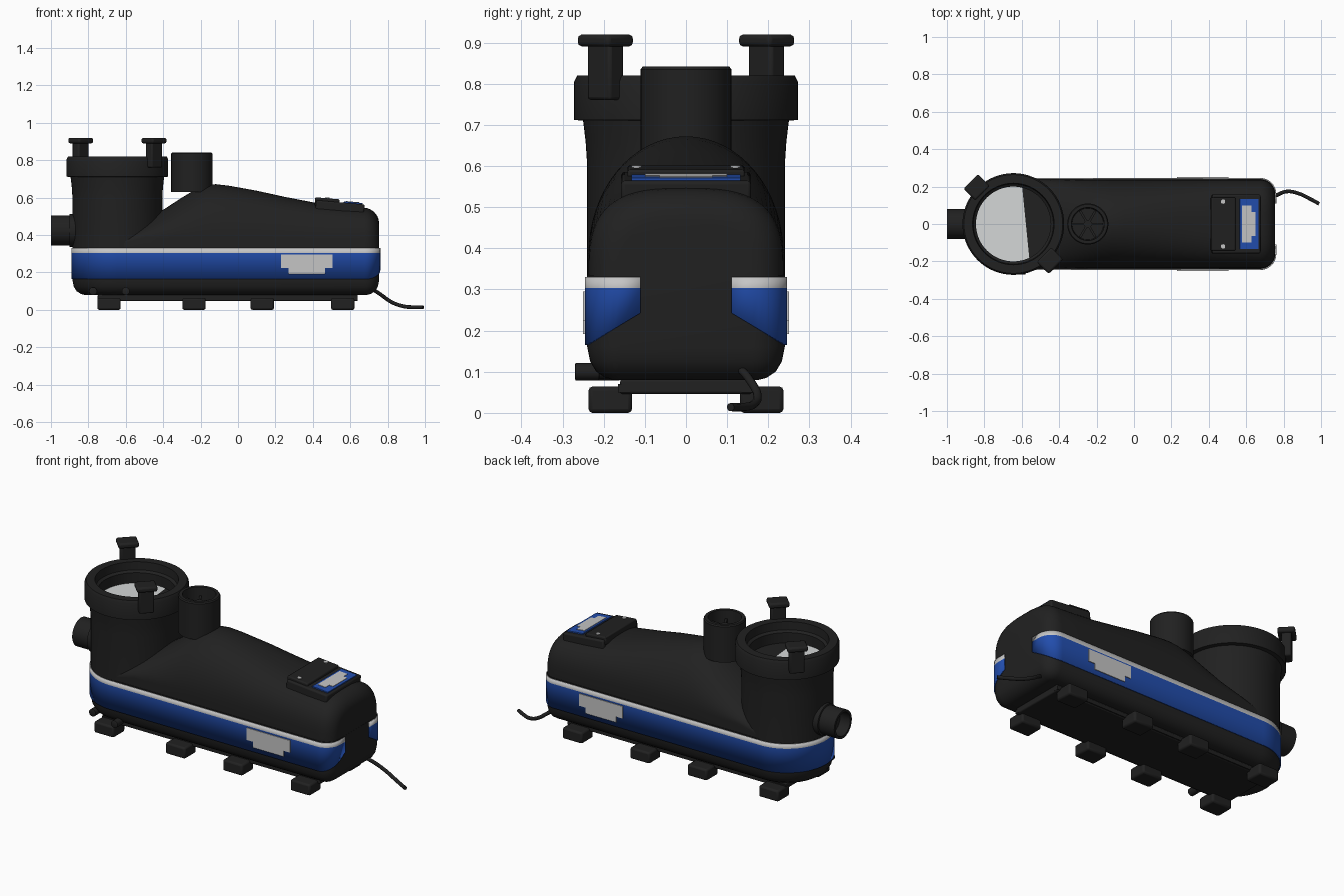
import bpy, bmesh
from math import sin, cos, pi, radians
from mathutils import Vector, Matrix

cube = bpy.data.objects.get("Cube")
if cube:
    bpy.data.objects.remove(cube)


def material(name, r, g, b):
    m = bpy.data.materials.new(name)
    m.use_nodes = True
    m.diffuse_color = (r, g, b, 1)
    bsdf = m.node_tree.nodes["Principled BSDF"]
    bsdf.inputs["Base Color"].default_value = (r, g, b, 1)
    bsdf.inputs["Roughness"].default_value = 0.6
    return m


BLACK = material("black plastic", 0.015, 0.015, 0.015)
BLUE = material("blue", 0.016, 0.075, 0.42)
PALE = material("pale grey", 0.56, 0.56, 0.56)
LENS = material("lens white", 0.66, 0.68, 0.68)
parts = []


def finish(name, bm, *mats):
    bmesh.ops.recalc_face_normals(bm, faces=bm.faces)
    me = bpy.data.meshes.new(name)
    bm.to_mesh(me)
    bm.free()
    ob = bpy.data.objects.new(name, me)
    bpy.context.collection.objects.link(ob)
    for m in mats:
        me.materials.append(m)
    parts.append(ob)
    return ob


def bevel(ob, width, segments=2):
    mod = ob.modifiers.new("bevel", "BEVEL")
    mod.width, mod.segments = width, segments
    return ob


def loft(name, rings, mat=BLACK):
    """Skin closed rings of equal length and cap both ends."""
    bm = bmesh.new()
    vs = [[bm.verts.new(p) for p in ring] for ring in rings]
    n = len(vs[0])
    for a, b in zip(vs, vs[1:]):
        for i in range(n):
            j = (i + 1) % n
            bm.faces.new((a[i], a[j], b[j], b[i]))
    bm.faces.new(vs[0])
    bm.faces.new(vs[-1])
    return finish(name, bm, mat)


def lathe(name, profile, origin, axis="Z", mat=BLACK, n=48):
    """Turn (radius, height) points about an axis through origin."""
    turn = Vector((0, 0, 1)).rotation_difference(Vector(
        {"Z": (0, 0, 1), "-X": (-1, 0, 0), "-Y": (0, -1, 0)}[axis]))
    rings = [[turn @ Vector((r * cos(2 * pi * i / n), r * sin(2 * pi * i / n), h))
              + Vector(origin) for i in range(n)] for r, h in profile]
    return loft(name, rings, mat)


def box(name, centre, size, mat=BLACK, turn=0, tilt=0, round_=0):
    bm = bmesh.new()
    bmesh.ops.create_cube(bm, size=1)
    bm.transform(Matrix.Translation(centre) @ Matrix.Rotation(turn, 4, "Z")
                 @ Matrix.Rotation(tilt, 4, "Y") @ Matrix.Diagonal((*size, 1)))
    ob = finish(name, bm, mat)
    return bevel(ob, round_) if round_ else ob


# Plan outline: round nose, small rear corners, starting at the rear middle
NOSE, REAR = -0.645, 0.675


def outline(inset):
    half = []
    for i in range(9):
        a = pi / 2 * i / 8
        half.append((REAR + (0.08 - inset) * cos(a), 0.16 + (0.08 - inset) * sin(a)))
    for i in range(25):
        a = pi / 2 + pi / 2 * i / 24
        half.append((NOSE + (0.24 - inset) * cos(a), (0.24 - inset) * sin(a)))
    return half + [(x, -y) for x, y in reversed(half[:-1])]


# Lower housing
levels = [(0.08, 0.065), (0.085, 0.045), (0.1, 0.022), (0.125, 0.007), (0.16, 0), (0.335, 0)]
loft("lower_housing", [[(x, y, z) for x, y in outline(d)] for z, d in levels])

# Colour band wrapping the housing, open at the middle of the rear
path = outline(-0.003)
path = [(path[0][0], 0.11)] + path + [(path[0][0], -0.11)]
bm = bmesh.new()
rows = []
for x, y in path:
    low = 0.165 + (max(0, 0.24 - abs(y)) * 0.6 if x > 0.6 else 0)
    rows.append([bm.verts.new((x, y, z)) for z in (low, 0.304, 0.33)])
for a, b in zip(rows, rows[1:]):
    for k in range(2):
        f = bm.faces.new((a[k], b[k], b[k + 1], a[k + 1]))
        f.material_index = k
band = finish("colour_band", bm, BLUE, PALE)
solid = band.modifiers.new("thickness", "SOLIDIFY")
solid.thickness, solid.offset = 0.006, 0

# Upper motor hood: arched sections that become boxier to the rear
crest = [(-0.64, 0.41), (-0.5, 0.475), (-0.4, 0.535), (-0.3, 0.6), (-0.22, 0.648),
         (-0.17, 0.666), (-0.12, 0.672), (-0.05, 0.664), (0.1, 0.637), (0.25, 0.604),
         (0.4, 0.575), (0.55, 0.556), (REAR, 0.546)]


def section(x, top, inset=0):
    t = min(1, max(0, (x + 0.1) / 0.75))
    power, base, a = 2 + t, 0.385 - 0.05 * t, 0.237 - inset
    base = min(base, top - 0.06)
    b = top - inset - base
    pts = [(x, a, 0.29)]
    for i in range(33):
        c, s = cos(pi * i / 32), sin(pi * i / 32)
        y = a * abs(c) ** (2 / power) * (1 if c > 0 else -1)
        pts.append((x, y, base + b * max(0, s) ** (2 / power)))
    return pts + [(x, -a, 0.29)]


rings = [section(x, z) for x, z in crest]
for i in range(1, 8):
    a = pi / 2 * i / 7
    rings.append(section(REAR + 0.079 * sin(a), 0.546 - 0.008 * i / 7, 0.075 * (1 - cos(a))))
loft("motor_hood", rings)

# Strainer pot with lid ring and recessed window
lathe("strainer_pot", [(0.24, 0.3), (0.24, 0.6), (0.244, 0.66), (0.25, 0.71), (0.272, 0.712),
                       (0.272, 0.805), (0.264, 0.82), (0.218, 0.82), (0.214, 0.775),
                       (0.2, 0.765), (0.2, 0.7)], (NOSE, 0, 0), n=64)
bm = bmesh.new()
bmesh.ops.create_circle(bm, cap_ends=True, segments=64, radius=0.2,
                        matrix=Matrix.Translation((NOSE, 0, 0.706)))
cut, side = Vector((-0.578, 0, 0.706)), Vector((0.995, 0.1, 0))
bmesh.ops.bisect_plane(bm, geom=bm.verts[:] + bm.edges[:] + bm.faces[:],
                       plane_co=cut, plane_no=side)
for f in bm.faces:
    f.material_index = int((f.calc_center_median() - cut).dot(side) > 0)
finish("lid_window", bm, LENS, BLACK)

# Lid clamps on opposite sides of the ring
for name, ang in (("left_clamp", radians(-45)), ("right_clamp", radians(135))):
    at = Vector((NOSE + 0.277 * cos(ang), 0.277 * sin(ang), 0))
    box(name + "_stem", at + Vector((0, 0, 0.83)), (0.05, 0.08, 0.14), turn=ang, round_=0.008)
    box(name + "_head", at + Vector((0, 0, 0.905)), (0.09, 0.11, 0.03), turn=ang, round_=0.01)

# Suction inlet on the nose
lathe("inlet_pipe", [(0.088, 0), (0.088, 0.055), (0.08, 0.057), (0.08, 0.155),
                     (0.066, 0.155), (0.066, 0.09)], (-0.845, 0, 0.425), "-X")

# Discharge outlet with inner spokes
OUT = -0.247
lathe("outlet_pipe", [(0.11, 0.63), (0.11, 0.835), (0.105, 0.842), (0.088, 0.842),
                      (0.084, 0.74)], (OUT, 0, 0))
lathe("outlet_hub", [(0.022, 0.73), (0.022, 0.8)], (OUT, 0, 0), n=20)
for k in range(3):
    box(f"outlet_spoke_{k + 1}", (OUT, 0, 0.77), (0.165, 0.012, 0.05), turn=pi * k / 3)

# Control panel on the hood
TILT = radians(5)
box("panel_base", (0.545, 0, 0.545), (0.26, 0.315, 0.06), tilt=TILT, round_=0.008)
box("panel_cover", (0.476, 0, 0.574), (0.13, 0.285, 0.045), tilt=TILT, round_=0.006)
box("panel_display", (0.615, 0, 0.571), (0.1, 0.265, 0.009), BLUE, tilt=TILT)
for k, (width, length, x) in enumerate(((0.05, 0.2, 0.602), (0.03, 0.13, 0.635))):
    box(f"display_label_{k + 1}", (x, 0, 0.574 + (0.615 - x) * 0.087),
        (width, length, 0.008), PALE, tilt=TILT)
for k, y in enumerate((-0.12, 0.12)):
    lathe(f"panel_screw_{k + 1}", [(0.012, 0.59), (0.012, 0.601)], (0.476, y, 0), mat=PALE, n=16)

# Side badges, base feet
for name, s in (("front", -1), ("back", 1)):
    box(name + "_badge_top", (0.368, s * 0.246, 0.26), (0.275, 0.008, 0.07), PALE)
    box(name + "_badge_bottom", (0.367, s * 0.246, 0.21), (0.195, 0.008, 0.036), PALE)
    for k, x in enumerate((-0.69, -0.235, 0.13, 0.56)):
        box(f"{name}_foot_{k + 1}", (x, s * 0.184, 0.032), (0.125, 0.106, 0.064), round_=0.01)
box("base_plate", (-0.055, 0, 0.064), (1.39, 0.32, 0.036), round_=0.006)
box("foot_rail_front", (-0.055, -0.15, 0.06), (1.39, 0.03, 0.02))
box("foot_rail_back", (-0.055, 0.15, 0.06), (1.39, 0.03, 0.02))

# Drain plugs
for k, (x, y) in enumerate(((-0.775, -0.1), (-0.6, -0.15))):
    lathe(f"drain_plug_{k + 1}", [(0.016, 0), (0.016, 0.06), (0.021, 0.062), (0.021, 0.118),
                                  (0.017, 0.12)], (x, y, 0.1), "-Y", n=20)

# Power cable
curve = bpy.data.curves.new("power_cable", "CURVE")
curve.dimensions, curve.bevel_depth, curve.bevel_resolution = "3D", 0.01, 3
curve.use_fill_caps = True
pts = [(0.72, 0.13, 0.11), (0.765, 0.155, 0.08), (0.82, 0.174, 0.042), (0.88, 0.163, 0.02),
       (0.94, 0.135, 0.014), (0.99, 0.108, 0.014)]
spline = curve.splines.new("BEZIER")
spline.bezier_points.add(len(pts) - 1)
for bp, p in zip(spline.bezier_points, pts):
    bp.co = p
    bp.handle_left_type = bp.handle_right_type = "AUTO"
curve.materials.append(BLACK)
cable = bpy.data.objects.new("power_cable", curve)
bpy.context.collection.objects.link(cable)

# Smooth shading with sharp edges kept
bpy.ops.object.select_all(action="DESELECT")
for ob in parts:
    ob.select_set(True)
bpy.context.view_layer.objects.active = parts[0]
bpy.ops.object.shade_smooth_by_angle(angle=radians(35))
